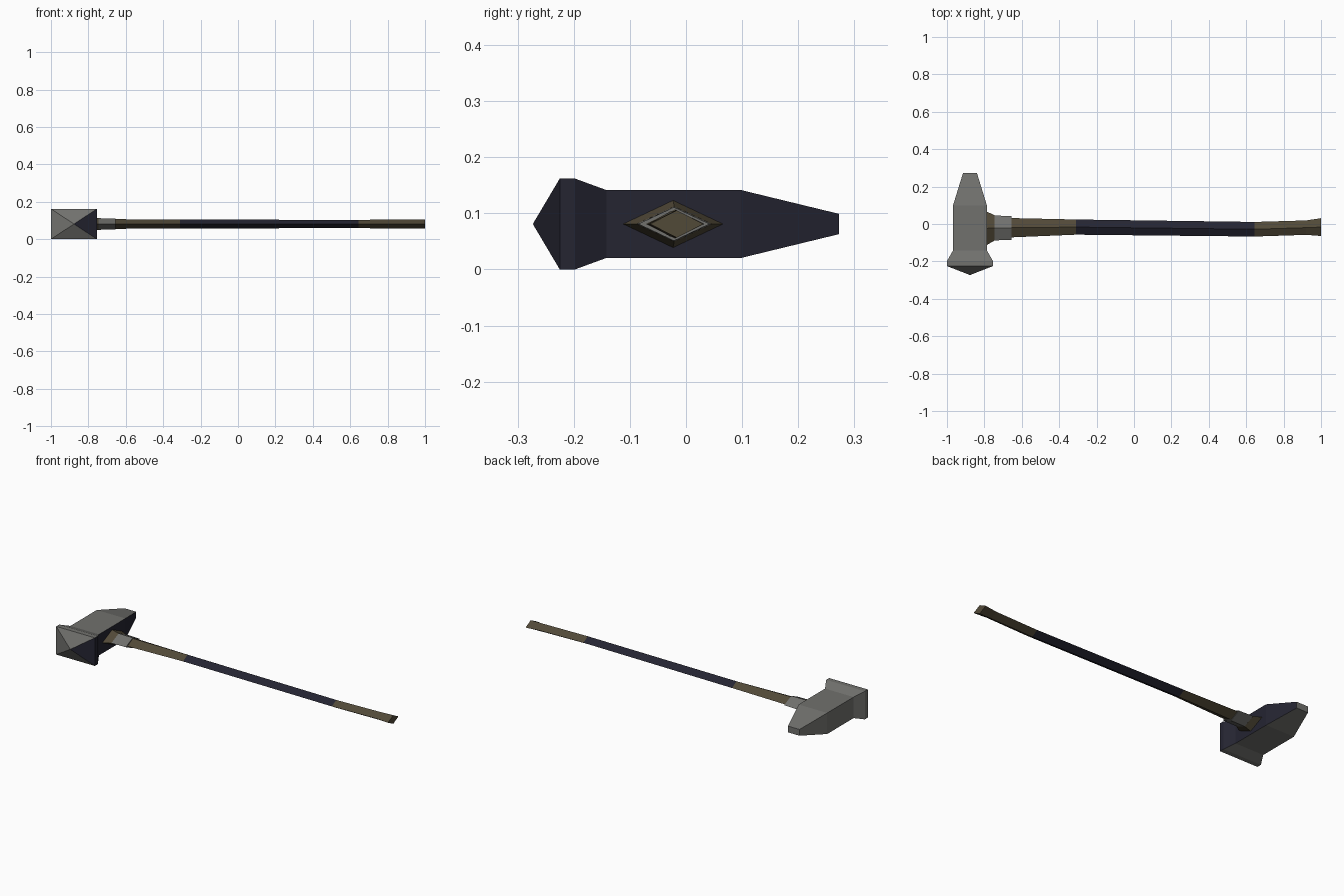
import bpy, bmesh
from mathutils import Vector

if "Cube" in bpy.data.objects:
    bpy.data.objects.remove(bpy.data.objects["Cube"])


def material(name, rgb):
    m = bpy.data.materials.new(name)
    m.diffuse_color = (*rgb, 1)
    m.use_nodes = True
    m.node_tree.nodes["Principled BSDF"].inputs["Base Color"].default_value = m.diffuse_color
    return m


steel = material("grey steel", (0.165, 0.165, 0.155))
navy = material("dark navy", (0.018, 0.018, 0.031))
wood = material("brown wood", (0.083, 0.067, 0.039))

ZC = 0.081  # height of the handle axis


def loft(name, rings, mats, rule):
    """Skin four-sided rings; a one-point ring closes to an apex."""
    bm = bmesh.new()
    loops = [[bm.verts.new(p) for p in r] for r in rings]
    for a, b in zip(loops, loops[1:]):
        for i in range(4):
            j = (i + 1) % 4
            if len(a) == 1:
                bm.faces.new((a[0], b[j], b[i]))
            else:
                bm.faces.new((a[i], a[j], b[j], b[i]))
    for end in (loops[0], loops[-1]):
        if len(end) == 4:
            bm.faces.new(end)
    bmesh.ops.recalc_face_normals(bm, faces=bm.faces)
    bm.normal_update()
    for f in bm.faces:
        f.material_index = rule(f)
    me = bpy.data.meshes.new(name)
    bm.to_mesh(me)
    bm.free()
    for m in mats:
        me.materials.append(m)
    ob = bpy.data.objects.new(name, me)
    bpy.context.collection.objects.link(ob)
    return ob


def square(y, hx, hz):
    cx = -0.877
    return [Vector((cx + sx * hx, y, ZC + sz * hz))
            for sx, sz in ((-1, -1), (1, -1), (1, 1), (-1, 1))]


def diamond(x, y0, y1, hz):
    c = (y0 + y1) / 2
    return [Vector(p) for p in ((x, y0, ZC), (x, c, ZC + hz), (x, y1, ZC), (x, c, ZC - hz))]


# hammer head: pyramid striking face, flared rim, body, tapered back
head = [[Vector((-0.877, -0.273, ZC))],
        square(-0.225, 0.123, 0.081), square(-0.198, 0.123, 0.081),
        square(-0.142, 0.091, 0.0605), square(0.098, 0.091, 0.0605),
        square(0.273, 0.037, 0.018)]
loft("hammer_head", head, [steel, navy], lambda f: 1 if f.normal.x > 0.2 else 0)

# collar joining head and handle, with a wide foot against the head
loft("collar_foot", [diamond(-0.80, -0.112, 0.066, 0.042),
                     diamond(-0.786, -0.112, 0.066, 0.042),
                     diamond(-0.745, -0.088, 0.046, 0.031)],
     [wood], lambda f: 0)
loft("collar", [diamond(-0.76, -0.088, 0.046, 0.031),
                diamond(-0.655, -0.085, 0.042, 0.030)], [steel], lambda f: 0)

# handle: wooden ends with a dark wrapped grip between, flared butt
handle = [diamond(-0.67, -0.072, 0.032, 0.026), diamond(-0.31, -0.057, 0.024, 0.023),
          diamond(0.645, -0.067, 0.011, 0.0225), diamond(0.92, -0.058, 0.019, 0.0235),
          diamond(1.0, -0.064, 0.031, 0.0245)]
loft("handle", handle, [wood, navy],
     lambda f: 1 if -0.2 < f.calc_center_median().x < 0.5 else 0)
